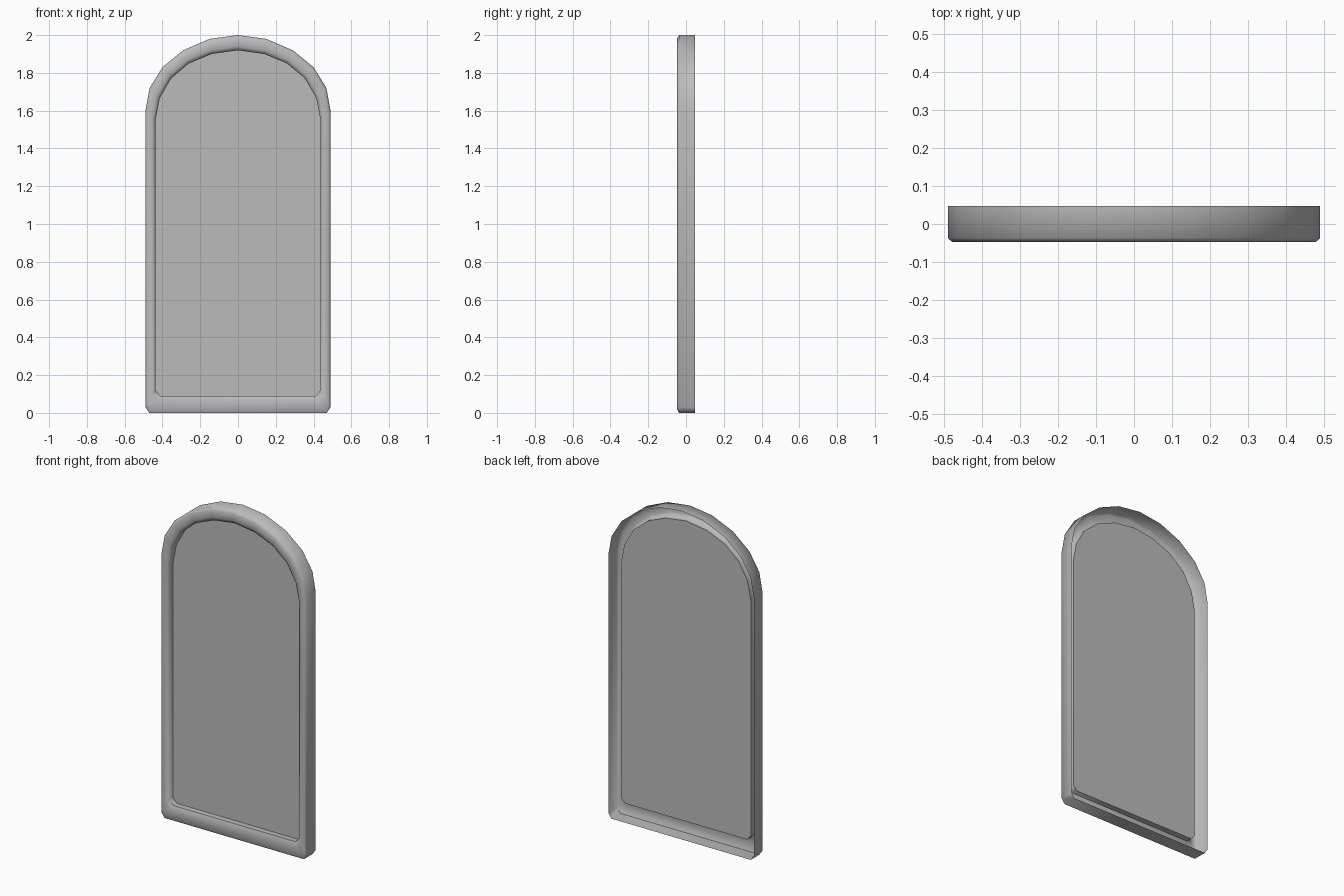
import bpy, math

if "Cube" in bpy.data.objects:
    bpy.data.objects.remove(bpy.data.objects["Cube"])

# Right-hand half outlines (x, z), from the bottom corner up to the crown
OUTER = [(0.47, 0.0), (0.49, 0.03), (0.49, 1.60), (0.468, 1.72), (0.40, 1.83),
         (0.29, 1.92), (0.15, 1.98), (0.0, 2.0)]
INNER = [(0.412, 0.09), (0.437, 0.12), (0.437, 1.55), (0.415, 1.665), (0.355, 1.77),
         (0.26, 1.85), (0.14, 1.90), (0.0, 1.92)]
# Rim cross-section: (share of the way from outer to inner outline, y)
SECTION = [(0.0, 0.048), (0.0, -0.037), (0.2, -0.047), (0.75, -0.047),
           (1.0, -0.035), (1.0, 0.0)]


def full(half):
    return half + [(-x, z) for x, z in reversed(half[:-1])]


def make_object(name, verts, faces, material):
    mesh = bpy.data.meshes.new(name)
    mesh.from_pydata(verts, [], faces)
    mesh.materials.append(material)
    obj = bpy.data.objects.new(name, mesh)
    bpy.context.collection.objects.link(obj)
    return obj


grey = bpy.data.materials.new("plain grey")
grey.diffuse_color = (0.5, 0.5, 0.5, 1)
grey.use_nodes = True
grey.node_tree.nodes["Principled BSDF"].inputs["Base Color"].default_value = grey.diffuse_color

outer, inner = full(OUTER), full(INNER)
n = len(outer)

# Rim: thin shell, open and hollow at the back
verts = [(a[0] + (b[0] - a[0]) * t, y, a[1] + (b[1] - a[1]) * t)
         for t, y in SECTION for a, b in zip(outer, inner)]
faces = [(k * n + i, k * n + (i + 1) % n, (k + 1) * n + (i + 1) % n, (k + 1) * n + i)
         for k in range(len(SECTION) - 1) for i in range(n)]
rim = make_object("arched_rim", verts, faces, grey)
bpy.context.view_layer.objects.active = rim
rim.select_set(True)
bpy.ops.object.mode_set(mode='EDIT')
bpy.ops.mesh.select_all(action='SELECT')
bpy.ops.mesh.flip_normals()
bpy.ops.object.mode_set(mode='OBJECT')
# outward check: the first wall face on the right side must point to +x
if rim.data.polygons[1].normal.x < 0:
    rim.data.flip_normals()
bpy.ops.object.shade_smooth_by_angle(angle=math.radians(60))

# Recessed flat panel
panel = make_object("arched_panel", [(x, 0.0, z) for x, z in inner], [tuple(range(n))], grey)
if panel.data.polygons[0].normal.y > 0:
    panel.data.flip_normals()
